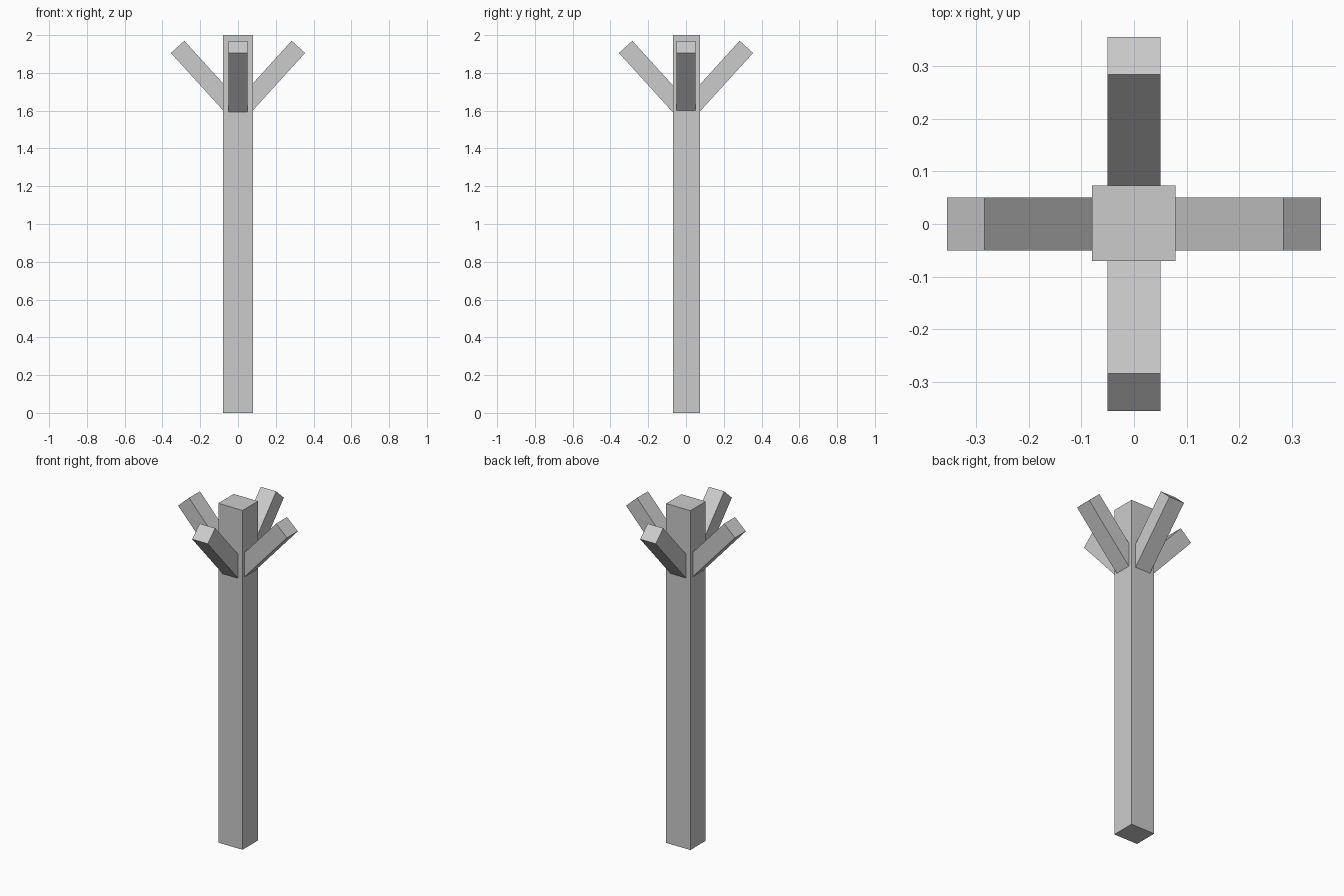
import bpy
from math import radians, sin, cos
from mathutils import Matrix

if "Cube" in bpy.data.objects:
    bpy.data.objects.remove(bpy.data.objects["Cube"])


def box(name, size, matrix):
    bpy.ops.mesh.primitive_cube_add(size=1)
    obj = bpy.context.object
    obj.name = name
    obj.data.transform(matrix @ Matrix.Diagonal((*size, 1)))
    return obj


# Upright post
box("post", (0.158, 0.143, 2.0), Matrix.Translation((-0.0005, 0.0015, 1.0)))

# Four angled braces, inner ends buried in the post
tilt, length = radians(42.3), 0.45
end_r, end_z = 0.3195, 1.9375
centre = (end_r - sin(tilt) * length / 2, 0, end_z - cos(tilt) * length / 2)
brace = Matrix.Translation(centre) @ Matrix.Rotation(tilt, 4, 'Y')
for i, side in enumerate(("right", "back", "left", "front")):
    turn = Matrix.Rotation(radians(90 * i), 4, 'Z')
    box(side + "_brace", (0.096, 0.101, length), turn @ brace)
